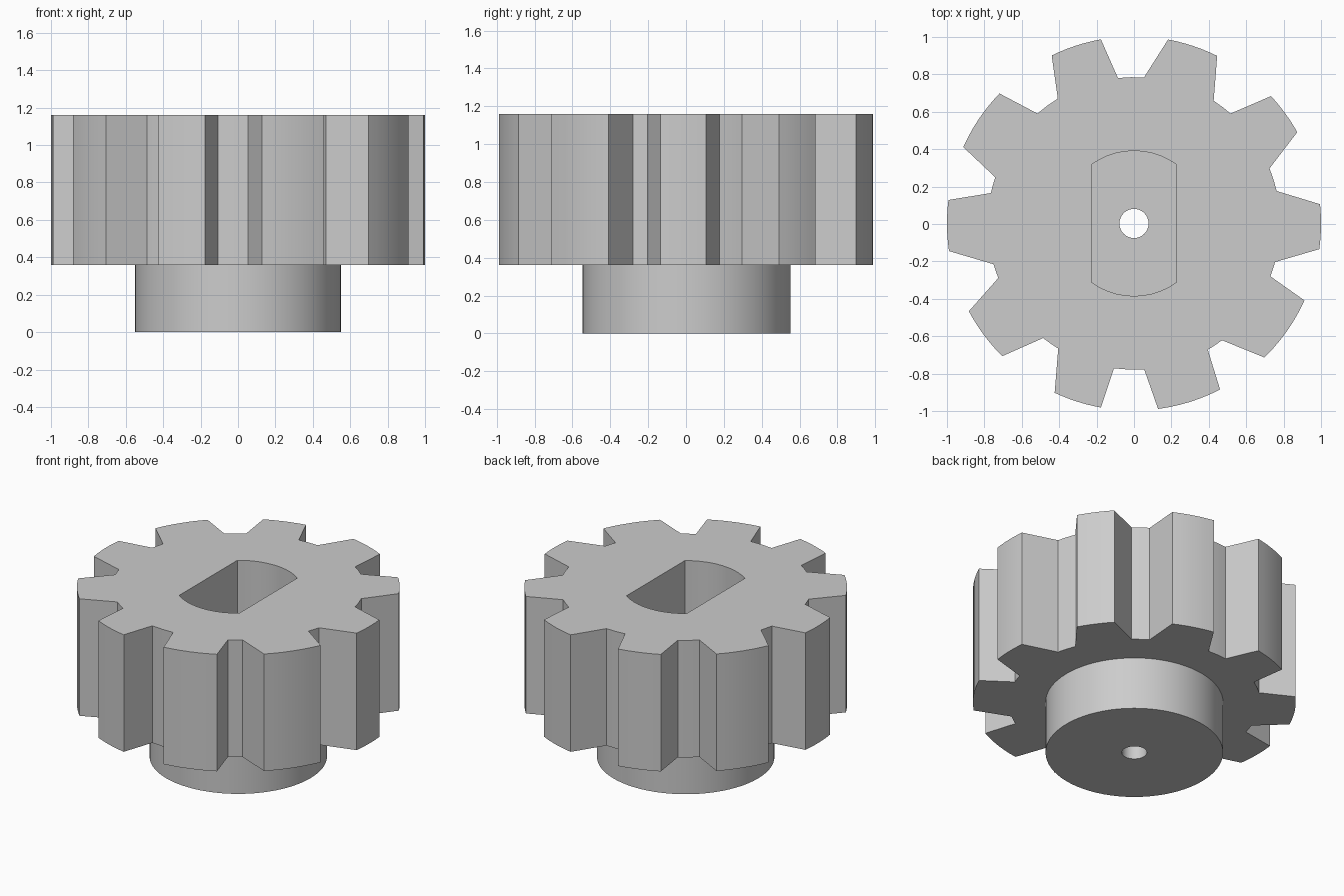
import bpy
import bmesh
from math import cos, sin, radians, acos, degrees

cube = bpy.data.objects.get("Cube")
if cube:
    bpy.data.objects.remove(cube)

# One plain grey for the whole part
GREY = (0.604, 0.604, 0.604, 1)
grey = bpy.data.materials.new("plain_grey")
grey.use_nodes = True
grey.diffuse_color = GREY
grey.node_tree.nodes["Principled BSDF"].inputs["Base Color"].default_value = GREY

GEAR_BOTTOM, GEAR_TOP = 0.36, 1.16
TIP, ROOT = 1.0, 0.782
CENTRE_Y = 0.003


def polar(radius, angle):
    return radius * cos(radians(angle)), radius * sin(radians(angle)) + CENTRE_Y


def arc(radius, start, end, steps):
    return [polar(radius, start + (end - start) * i / steps) for i in range(steps + 1)]


def circle(radius, steps):
    return arc(radius, 0, 360, steps)[:-1]


def extruded_part(name, outlines, bottom, top):
    """Fill nested outlines, holes included, and extrude them upwards."""
    curve = bpy.data.curves.new(name, 'CURVE')
    curve.dimensions = '2D'
    curve.fill_mode = 'BOTH'
    curve.extrude = (top - bottom) / 2
    for points in outlines:
        spline = curve.splines.new('POLY')
        spline.points.add(len(points) - 1)
        for point, (x, y) in zip(spline.points, points):
            point.co = (x, y, 0, 1)
        spline.use_cyclic_u = True
    part = bpy.data.objects.new(name, curve)
    bpy.context.collection.objects.link(part)
    bpy.ops.object.select_all(action='DESELECT')
    part.select_set(True)
    bpy.context.view_layer.objects.active = part
    bpy.ops.object.convert(target='MESH')
    part = bpy.context.object
    bm = bmesh.new()
    bm.from_mesh(part.data)
    bmesh.ops.remove_doubles(bm, verts=bm.verts, dist=0.0001)
    bmesh.ops.translate(bm, verts=bm.verts, vec=(0, 0, (bottom + top) / 2))
    bmesh.ops.recalc_face_normals(bm, faces=bm.faces)
    bm.to_mesh(part.data)
    bm.free()
    part.data.materials.clear()
    part.data.materials.append(grey)
    bpy.ops.object.shade_smooth_by_angle(angle=radians(20))
    return part


# Uneven tooth gaps: tip, root, root and tip angle of each
gaps = [
    (5.9, 12.8, 22.1, 29.2), (42.9, 48.7, 57, 63.6),
    (79.5, 86.1, 96.3, 100.2), (116.1, 121.4, 131.3, 136),
    (155.9, 161.6, 168, 172.8), (188.5, 196.2, 201.9, 208),
    (225.2, 231.6, 238.8, 244.9), (259.8, 262.1, 274, 277.4),
    (297.4, 300.3, 307, 314.2), (335.7, 338.8, 344.7, 352.1),
]
outline = []
for i, (tip_a, root_a, root_b, tip_b) in enumerate(gaps):
    following = gaps[(i + 1) % len(gaps)][0]
    if following < tip_b:
        following += 360
    outline += arc(ROOT, root_a, root_b, 2)
    outline += arc(TIP, tip_b, following, 6)

# Shaft socket: a circle with two flat sides
SOCKET, FLAT = 0.388, 0.227
corner = degrees(acos(FLAT / SOCKET))
socket = arc(SOCKET, corner, 180 - corner, 10)
socket += arc(SOCKET, 180 + corner, 360 - corner, 10)

extruded_part("toothed_gear", [outline, socket], GEAR_BOTTOM, GEAR_TOP)

# Round hub below, closing the socket except for a small bore
extruded_part("round_hub", [circle(0.55, 72), circle(0.078, 32)], 0, GEAR_BOTTOM)
